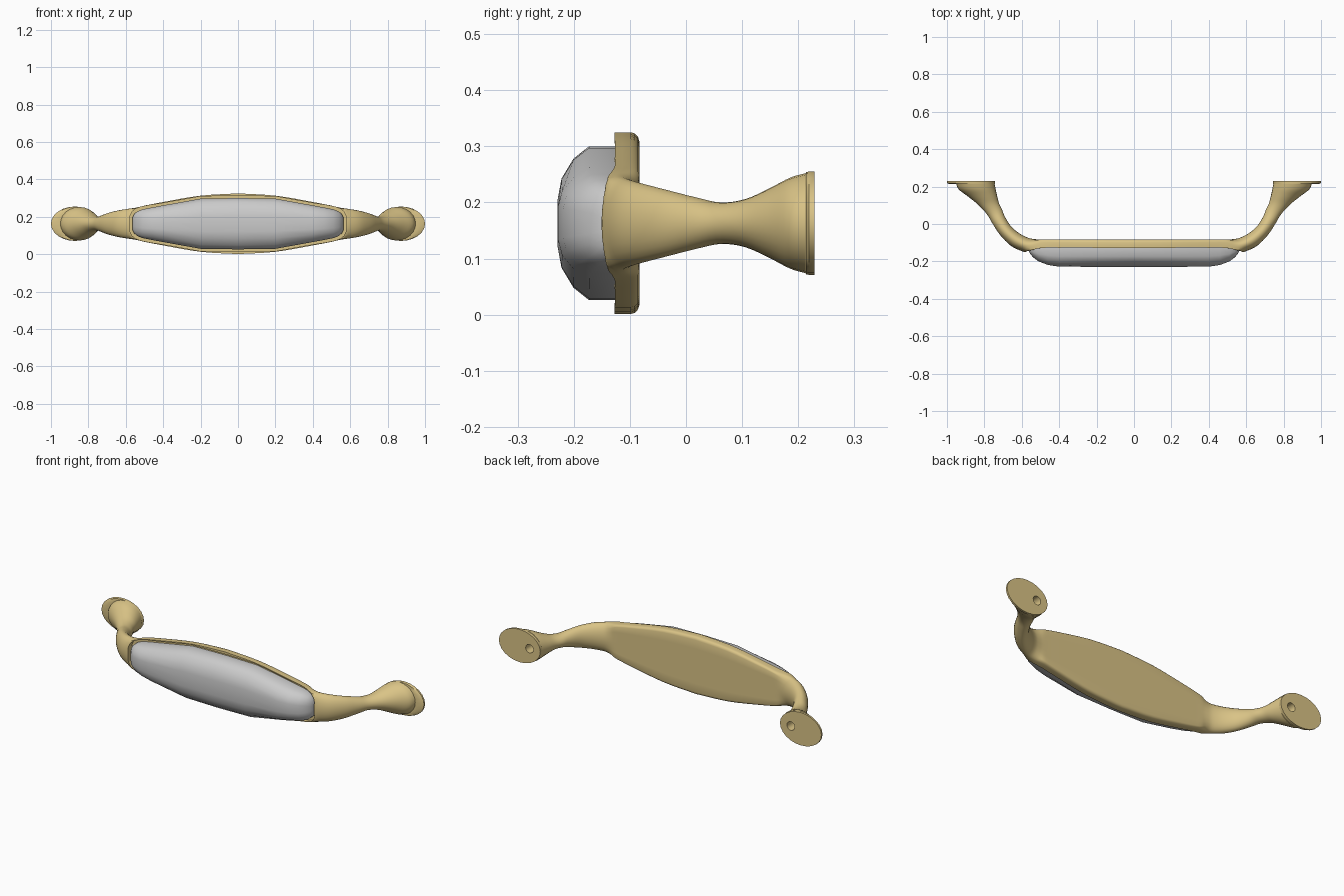
import bpy, bmesh, math
from mathutils import Vector

if "Cube" in bpy.data.objects:
    bpy.data.objects.remove(bpy.data.objects["Cube"])

ZC = 0.163  # height of the handle's centre line


def loft(name, rings):
    """Skin closed rings of equal length and cap both ends."""
    bm = bmesh.new()
    vs = [[bm.verts.new(p) for p in r] for r in rings]
    n = len(rings[0])
    for a, b in zip(vs, vs[1:]):
        for i in range(n):
            j = (i + 1) % n
            bm.faces.new((a[i], a[j], b[j], b[i]))
    bm.faces.new(vs[0])
    bm.faces.new(vs[-1])
    bmesh.ops.recalc_face_normals(bm, faces=bm.faces)
    me = bpy.data.meshes.new(name)
    bm.to_mesh(me)
    bm.free()
    ob = bpy.data.objects.new(name, me)
    bpy.context.collection.objects.link(ob)
    return ob


def activate(ob):
    bpy.ops.object.select_all(action='DESELECT')
    ob.select_set(True)
    bpy.context.view_layer.objects.active = ob


def cut(ob, cutter):
    activate(ob)
    m = ob.modifiers.new("cut", 'BOOLEAN')
    m.operation = 'DIFFERENCE'
    m.solver = 'EXACT'
    m.object = cutter
    bpy.ops.object.modifier_apply(modifier=m.name)
    bpy.data.objects.remove(cutter)


def smooth(ob, deg):
    activate(ob)
    bpy.ops.object.shade_smooth_by_angle(angle=math.radians(deg))


def catmull(keys, steps):
    out = []
    for i in range(len(keys) - 1):
        p = [keys[max(0, min(len(keys) - 1, i + d))] for d in (-1, 0, 1, 2)]
        for s in range(steps):
            t = s / steps
            out.append([0.5 * (2 * b + (c - a) * t + (2 * a - 5 * b + 4 * c - d) * t * t
                               + (3 * b - a - 3 * c + d) * t ** 3) for a, b, c, d in zip(*p)])
    return out + [list(keys[-1])]


# Half section of the plate: (depth 0 front..1 back, height 0..1), rounded rear corner
PLATE = [(0, 0), (0, .35), (0, .65), (0, .87), (0, 1), (.3, 1), (.65, 1),
         (.82, .985), (.94, .95), (1, .9), (1, .6), (1, .3), (1, 0)]


def section(key):
    """Blend an ellipse (k=0) with the plate section (k=1) between outer and inner edge."""
    ox, oy, ix, iy, hz, k = key
    k = max(0, min(1, k))
    half = []
    for i, (d, h) in enumerate(PLATE):
        a = math.pi * i / 12
        half.append(((1 - k) * (1 - math.cos(a)) / 2 + k * d,
                     ((1 - k) * math.sin(a) + k * h) * hz))
    ring = half + [(d, -h) for d, h in half[-2:0:-1]]
    return [Vector((ox + (ix - ox) * d, oy + (iy - oy) * d, ZC + h)) for d, h in ring]


# Brass body: outer xy, inner xy, half height, plate blend
keys = [
    (0, -.127, 0, -.083, .162, 1), (.2, -.127, .2, -.083, .150, 1),
    (.4, -.127, .4, -.083, .116, 1), (.5, -.129, .49, -.083, .097, 1),
    (.565, -.150, .53, -.081, .086, .4), (.605, -.143, .565, -.074, .080, 0),
    (.66, -.115, .61, -.052, .072, 0), (.715, -.060, .655, -.015, .060, 0),
    (.755, 0, .688, .035, .046, 0), (.785, .050, .705, .075, .037, 0),
    (.830, .100, .722, .112, .043, 0), (.885, .145, .732, .152, .062, 0),
    (.935, .183, .740, .188, .081, 0), (.950, .213, .745, .213, .089, 0),
]
half = catmull(keys, 4)
# Mounting disc lip at the end of each foot
half += [[.99, .214, .744, .214, .091, 0], [1, .219, .743, .219, .092, 0],
         [1, .229, .743, .229, .092, 0]]
right = [section(k) for k in half]
left = [[Vector((-p.x, p.y, p.z)) for p in r] for r in right[:0:-1]]
body = loft("handle_body", left + right)

# Insert outline: x, half height, front depth
outline = [(0, .137, -.229), (.2, .134, -.229), (.4, .098, -.228), (.46, .087, -.219),
           (.51, .077, -.200), (.54, .065, -.178), (.556, .050, -.158), (.565, .030, -.140)]
full = [(-x, h, d) for x, h, d in outline[:0:-1]] + outline

# Pocket that holds the insert
G = 0.012
pts = [((abs(x) + G * (abs(x) > .45)) * (1 if x > 0 else -1), h + G) for x, h, d in full]
prof = [(x, ZC + h) for x, h in pts] + [(x, ZC - h) for x, h in reversed(pts)]
cut(body, loft("pocket_cutter", [[Vector((x, y, z)) for x, z in prof] for y in (-.3, -.114)]))

# Screw holes in the feet
for s in (-1, 1):
    circle = [(math.cos(i * math.tau / 16) * .024, math.sin(i * math.tau / 16) * .024)
              for i in range(16)]
    cut(body, loft("hole_cutter", [[Vector((s * .81 + a, y, ZC + b)) for a, b in circle]
                                   for y in (.15, .3)]))
smooth(body, 40)
brass = bpy.data.materials.new("brass")
brass.diffuse_color = (.70, .55, .24, 1)
brass.use_nodes = True
brass.node_tree.nodes["Principled BSDF"].inputs["Base Color"].default_value = brass.diffuse_color
body.data.materials.clear()
body.data.materials.append(brass)

# Domed porcelain insert
DOME = [(1, 0), (1, .45), (.84, .72), (.58, .93), (.3, 1), (0, 1)]
rings = []
for x, h, d in full:
    base = -.127
    up = [(h, -.105)] + [(h * a, base + (d - base) * b) for a, b in DOME]
    ring = up + [(-z, y) for z, y in up[-2::-1]]
    rings.append([Vector((x, y, ZC + z)) for z, y in ring])
insert = loft("porcelain_insert", rings)
smooth(insert, 50)
